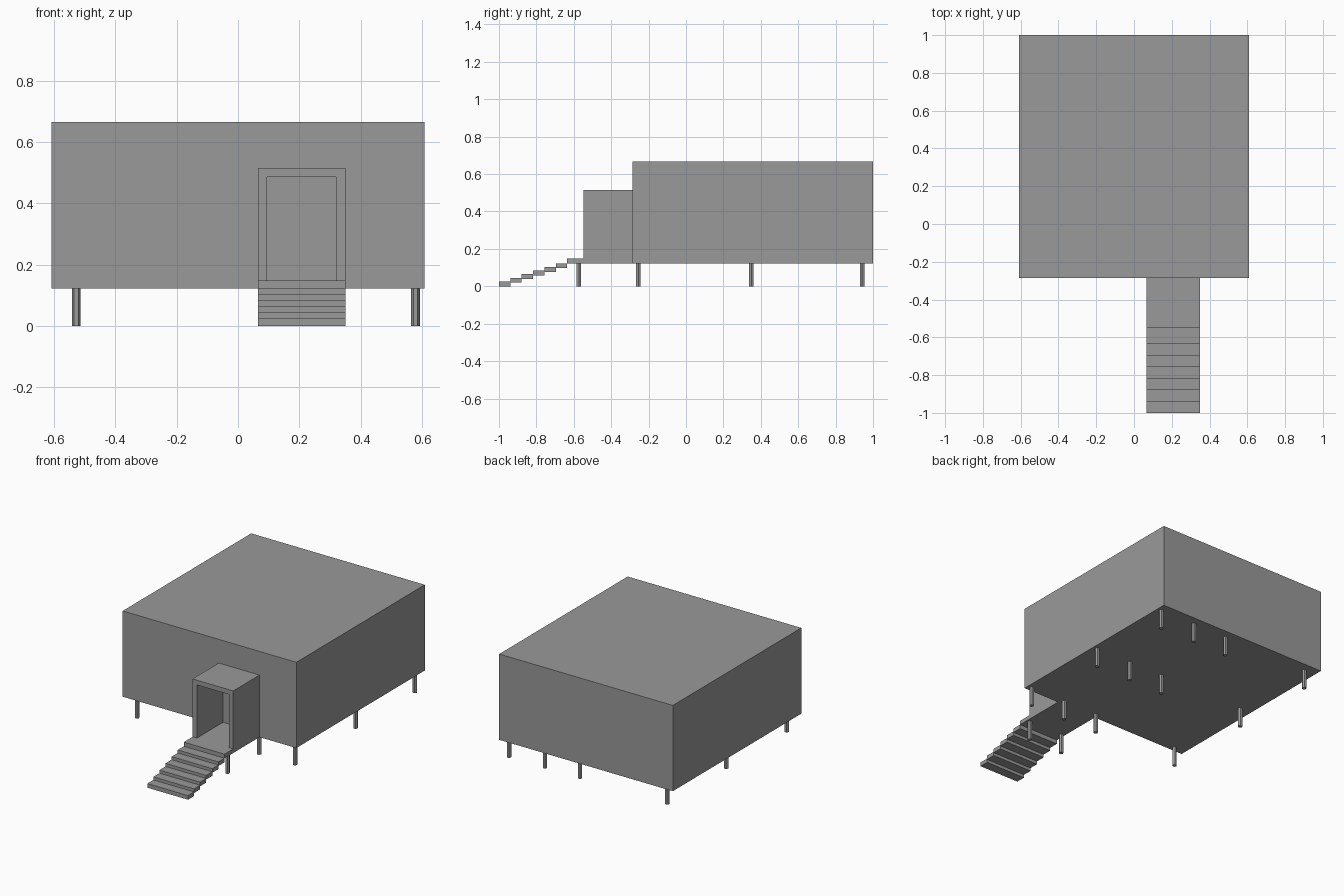
import bpy, bmesh, math
from mathutils import Matrix

cube = bpy.data.objects.get("Cube")
if cube:
    bpy.data.objects.remove(cube, do_unlink=True)

# Single plain colour
grey = bpy.data.materials.new("plain_grey")
grey.use_nodes = True
colour = (0.32, 0.32, 0.32, 1)
grey.diffuse_color = colour
grey.node_tree.nodes["Principled BSDF"].inputs["Base Color"].default_value = colour


def finish(name, bm):
    bmesh.ops.recalc_face_normals(bm, faces=bm.faces)
    mesh = bpy.data.meshes.new(name)
    bm.to_mesh(mesh)
    bm.free()
    mesh.materials.append(grey)
    obj = bpy.data.objects.new(name, mesh)
    bpy.context.collection.objects.link(obj)
    return obj


def box(name, x, y, z):
    """Box from (low, high) pairs along each axis."""
    bm = bmesh.new()
    size = [b - a for a, b in (x, y, z)]
    mid = [(a + b) / 2 for a, b in (x, y, z)]
    bmesh.ops.create_cube(bm, size=1, matrix=Matrix.Translation(mid) @ Matrix.Diagonal((*size, 1)))
    return finish(name, bm)


BASE, FLOOR = 0.123, 0.149          # underside of the building, porch floor
FRONT, PORCH, LANDING = -0.285, -0.548, -0.635
LEFT, RIGHT = 0.065, 0.35           # sides of porch and stairs

# Main building
box("building_body", (-0.608, 0.608), (FRONT, 1), (BASE, 0.666))

# Porch floor with landing
box("porch_floor", (LEFT, RIGHT), (LANDING, FRONT), (BASE, FLOOR))

# Porch shell: doorway arch profile extruded back to the building
wall, top = 0.03, 0.516
arch = [(LEFT, FLOOR), (LEFT, top), (RIGHT, top), (RIGHT, FLOOR),
        (RIGHT - wall, FLOOR), (RIGHT - wall, top - wall),
        (LEFT + wall, top - wall), (LEFT + wall, FLOOR)]
bm = bmesh.new()
face = bm.faces.new([bm.verts.new((x, PORCH, z)) for x, z in arch])
back = bmesh.ops.extrude_face_region(bm, geom=[face], use_keep_orig=True)["geom"]
bmesh.ops.translate(bm, vec=(0, FRONT - PORCH, 0),
                    verts=[v for v in back if isinstance(v, bmesh.types.BMVert)])
finish("porch_shell", bm)

# Stair treads
count, thick = 6, 0.026
depth = (LANDING + 1) / count
rise = (BASE - thick) / (count - 1)
for i in range(count):
    y, z = -1 + i * depth, i * rise
    box(f"stair_tread_{i + 1}", (LEFT, RIGHT), (y, y + depth), (z, z + thick))

# Six-sided support posts: a grid under the building, two under the porch
columns = (-0.528, 0.083, 0.328, 0.579)
spots = [(x, y) for y in (-0.255, 0.35, 0.942) for x in columns]
spots += [(x, -0.573) for x in columns[1:3]]
for i, (x, y) in enumerate(spots):
    bm = bmesh.new()
    bmesh.ops.create_cone(bm, cap_ends=True, segments=6, radius1=0.014, radius2=0.014, depth=BASE,
                          matrix=Matrix.Translation((x, y, BASE / 2)) @ Matrix.Rotation(math.pi / 2, 4, 'Z'))
    finish(f"support_post_{i + 1}", bm)
